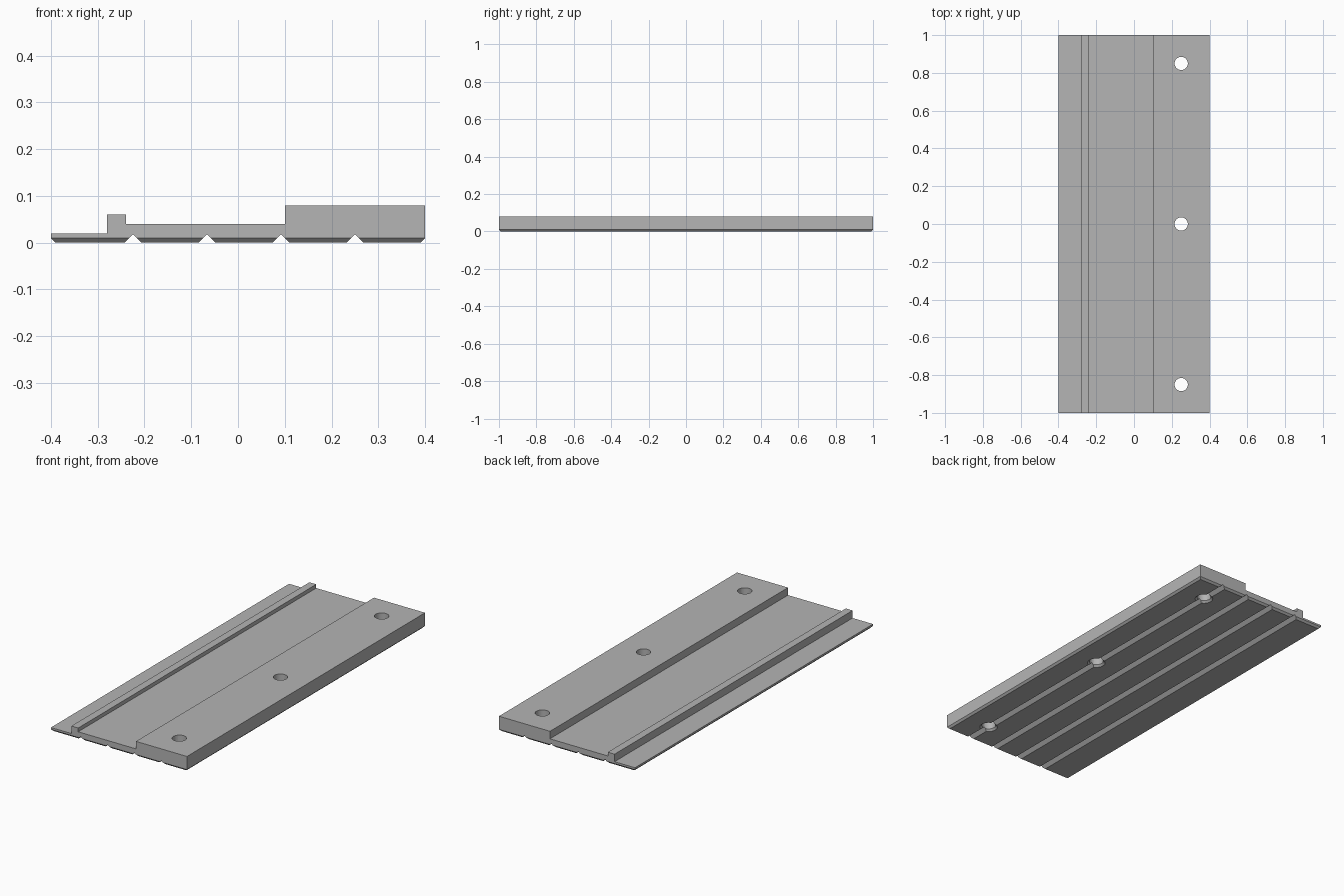
import bpy
import bmesh

cube = bpy.data.objects.get("Cube")
if cube:
    bpy.data.objects.remove(cube, do_unlink=True)

grey = bpy.data.materials.new("plain grey")
grey.use_nodes = True
grey.diffuse_color = (0.46, 0.46, 0.46, 1)
grey.node_tree.nodes["Principled BSDF"].inputs["Base Color"].default_value = grey.diffuse_color

HALF_WIDTH, HALF_LENGTH, CHAMFER = 0.4, 1.0, 0.01
HOLE_X, HOLE_RADIUS = 0.25, 0.035
GROOVE_DEPTH, GROOVE_GAP = 0.018, 0.1583


def finish(name, bm):
    bmesh.ops.recalc_face_normals(bm, faces=bm.faces)
    mesh = bpy.data.meshes.new(name)
    bm.to_mesh(mesh)
    bm.free()
    mesh.materials.append(grey)
    obj = bpy.data.objects.new(name, mesh)
    bpy.context.collection.objects.link(obj)
    return obj


def extrude_profile(name, points, half):
    """Closed x-z profile drawn out along y."""
    bm = bmesh.new()
    face = bm.faces.new([bm.verts.new((x, -half, z)) for x, z in points])
    result = bmesh.ops.extrude_face_region(bm, geom=[face])
    verts = [v for v in result["geom"] if isinstance(v, bmesh.types.BMVert)]
    bmesh.ops.translate(bm, verts=verts, vec=(0, 2 * half, 0))
    return finish(name, bm)


def round_cutter(name, y, r_low, r_high, low, high):
    bm = bmesh.new()
    bmesh.ops.create_cone(bm, cap_ends=True, segments=32, radius1=r_low,
                          radius2=r_high, depth=high - low)
    bmesh.ops.translate(bm, verts=bm.verts, vec=(HOLE_X, y, (low + high) / 2))
    return finish(name, bm)


def boolean(target, cutter, operation):
    mod = target.modifiers.new(cutter.name, "BOOLEAN")
    mod.operation, mod.solver, mod.object = operation, "EXACT", cutter
    bpy.context.view_layer.objects.active = target
    bpy.ops.object.modifier_apply(modifier=mod.name)
    bpy.data.objects.remove(cutter, do_unlink=True)


# Stepped plate: thin lip, ridge, channel floor and thick rail
plate = extrude_profile("stepped_plate", [
    (-0.45, -0.05), (0.45, -0.05), (0.45, 0.08), (0.1, 0.08), (0.1, 0.04),
    (-0.24, 0.04), (-0.24, 0.06), (-0.28, 0.06), (-0.28, 0.02), (-0.45, 0.02)], 1.1)

# Trim to the outline, with a chamfer around the underside
bm = bmesh.new()
rings = []
for z, inset in ((0, CHAMFER), (CHAMFER, 0), (0.2, 0)):
    x, y = HALF_WIDTH - inset, HALF_LENGTH - inset
    rings.append([bm.verts.new((sx * x, sy * y, z))
                  for sx, sy in ((-1, -1), (1, -1), (1, 1), (-1, 1))])
bm.faces.new(rings[0])
bm.faces.new(rings[-1])
for a, b in zip(rings, rings[1:]):
    for i in range(4):
        j = (i + 1) % 4
        bm.faces.new((a[i], a[j], b[j], b[i]))
boolean(plate, finish("outline_cutter", bm), "INTERSECT")

# V grooves along the underside
for i in range(4):
    x = HOLE_X - i * GROOVE_GAP
    wide = GROOVE_DEPTH + 0.02
    groove = extrude_profile("groove_cutter", [
        (x - wide, -0.02), (x + wide, -0.02), (x, GROOVE_DEPTH)], 1.2)
    boolean(plate, groove, "DIFFERENCE")

# Bolt holes, chamfered below
for y in (-0.85, 0, 0.85):
    boolean(plate, round_cutter("hole_cutter", y, HOLE_RADIUS, HOLE_RADIUS, -0.1, 0.2), "DIFFERENCE")
    flare = round_cutter("flare_cutter", y, HOLE_RADIUS + 2 * CHAMFER,
                         HOLE_RADIUS - CHAMFER, -CHAMFER, 2 * CHAMFER)
    boolean(plate, flare, "DIFFERENCE")

for obj in bpy.context.selected_objects:
    obj.select_set(False)
plate.select_set(True)
bpy.context.view_layer.objects.active = plate
bpy.ops.object.shade_smooth_by_angle(angle=0.5)
